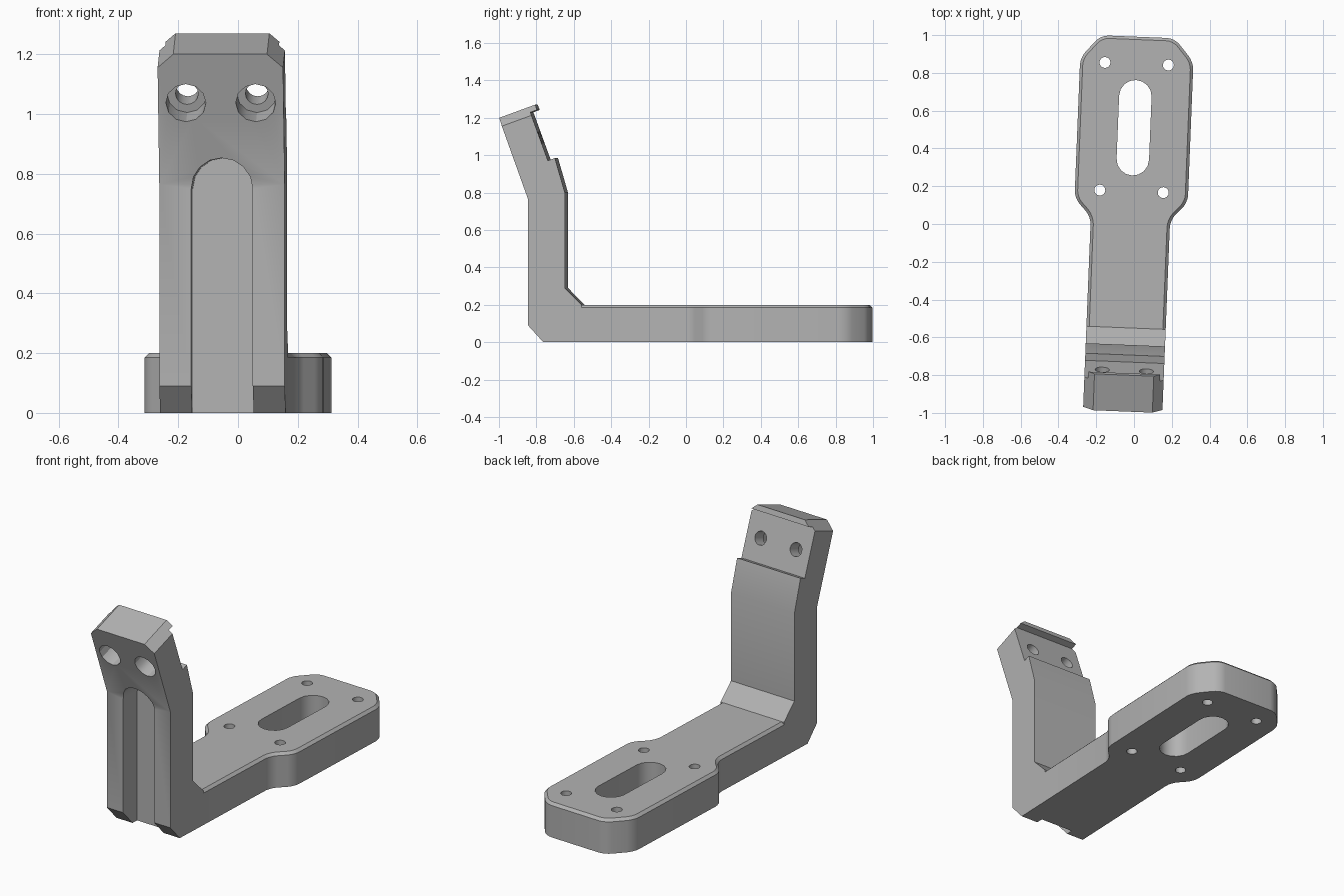
import bpy, bmesh, math
from mathutils import Vector, Matrix

cube = bpy.data.objects.get("Cube")
if cube:
    bpy.data.objects.remove(cube, do_unlink=True)

grey = bpy.data.materials.new("satin grey")
grey.use_nodes = True
colour = (0.45, 0.45, 0.45, 1)
grey.diffuse_color = colour
grey.node_tree.nodes["Principled BSDF"].inputs["Base Color"].default_value = colour


def prism(points, place, start, end):
    """Extrude a 2D outline; place(a, b, d) maps outline and depth to 3D."""
    bm = bmesh.new()
    face = bm.faces.new([bm.verts.new(place(a, b, start)) for a, b in points])
    shift = Vector(place(0, 0, end)) - Vector(place(0, 0, start))
    ext = bmesh.ops.extrude_face_region(bm, geom=[face], use_keep_orig=True)
    new = [v for v in ext["geom"] if isinstance(v, bmesh.types.BMVert)]
    bmesh.ops.translate(bm, verts=new, vec=shift)
    bmesh.ops.recalc_face_normals(bm, faces=bm.faces[:])
    return bm


def finish(bm, name):
    mesh = bpy.data.meshes.new(name)
    bmesh.ops.recalc_face_normals(bm, faces=bm.faces[:])
    bm.to_mesh(mesh)
    bm.free()
    mesh.materials.append(grey)
    obj = bpy.data.objects.new(name, mesh)
    bpy.context.collection.objects.link(obj)
    return obj


def combine(target, other, operation):
    mod = target.modifiers.new(operation.lower(), "BOOLEAN")
    mod.operation, mod.solver, mod.object = operation, "EXACT", other
    bpy.context.view_layer.objects.active = target
    bpy.ops.object.modifier_apply(modifier=mod.name)
    bpy.data.objects.remove(other, do_unlink=True)


def drill(target, centre, axis, radius, length, sides=16):
    bm = bmesh.new()
    turn = Vector(axis).to_track_quat("Z", "Y").to_matrix().to_4x4()
    bmesh.ops.create_cone(bm, cap_ends=True, segments=sides, radius1=radius,
                          radius2=radius, depth=length,
                          matrix=Matrix.Translation(centre) @ turn)
    combine(target, finish(bm, "drill_cutter"), "DIFFERENCE")


def arc(cx, cy, r, a0, a1, n):
    angles = [math.radians(a0 + (a1 - a0) * i / n) for i in range(n + 1)]
    return [(cx + r * math.cos(a), cy + r * math.sin(a)) for a in angles]


def flat(x, y, z):
    return (x, y, z)


def side(y, z, x):
    return (x, y, z)


def front(x, z, y):
    return (x, y, z)


# Base plate: necked outline, rounded corners, chamfered top rim
JOIN, TOP = -0.55, 0.2
half = [(0.21, JOIN), (0.21, 0.03), (0.3, 0.125), (0.3, 0.87), (0.195, 0.992)]
outline = half + [(-x, y) for x, y in reversed(half)]
bm = prism(outline, flat, 0, TOP)
corners = [e for e in bm.edges if abs(e.verts[0].co.z - e.verts[1].co.z) > 0.1
           and e.verts[0].co.y > JOIN + 0.01]
bmesh.ops.bevel(bm, geom=corners, offset=0.04, segments=4, profile=0.5,
                affect="EDGES")
rim = [e for e in bm.edges if all(v.co.z > TOP - 0.001 for v in e.verts)
       and max(v.co.y for v in e.verts) > JOIN + 0.01]
bmesh.ops.bevel(bm, geom=rim, offset=0.015, segments=1, affect="EDGES")
body = finish(bm, "bracket_body")

# Upright arm: side profile with tilted head, seat step and lip
up = Vector((0, -0.342, 0.94))
back = Vector((0, 0.94, 0.342))
head = Vector((0, -0.993, 1.2))
lip = head + back * 0.205
lip_low = lip - up * 0.03
seat_top = lip_low - back * 0.037
seat_low = seat_top - up * 0.275
step = seat_low + back * 0.04
profile = [(-0.755, 0), (-0.837, 0.09), (-0.837, 0.765)]
profile += [(p.y, p.z) for p in (head, lip, lip_low, seat_top, seat_low, step)]
profile += [(-0.64, 0.8), (-0.64, 0.29), (JOIN, TOP), (JOIN, 0)]
bm = prism(profile, side, -0.21, 0.21)

# Clipped head corners
for s in (-1, 1):
    geom = bm.verts[:] + bm.edges[:] + bm.faces[:]
    cut = bmesh.ops.bisect_plane(bm, geom=geom, clear_outer=True,
                                 plane_co=head + Vector((s * 0.157, 0, 0)),
                                 plane_no=(up + Vector((s * 0.9, 0, 0))))
    open_edges = [e for e in bm.edges if e.is_boundary]
    bmesh.ops.holes_fill(bm, edges=open_edges, sides=0)
arm = finish(bm, "upright_arm")

# Arched groove down the front
arch = [(-0.103, -0.1), (0.103, -0.1)] + arc(0, 0.75, 0.103, 0, 180, 8)
combine(arm, finish(prism(arch, front, -1.2, -0.715), "groove_cutter"), "DIFFERENCE")

# Counterbored screw holes through the head
for s in (-1, 1):
    mouth = Vector((s * 0.117, -0.935, 1.037))
    drill(arm, mouth + back * 0.1, back, 0.038, 0.5)
    drill(arm, mouth, back, 0.067, 0.18, 12)

# Long slot and four fixing holes in the plate
slot = arc(0, 0.677, 0.086, 0, 180, 8) + arc(0, 0.343, 0.086, 180, 360, 8)
combine(body, finish(prism(slot, flat, -0.1, 0.4), "slot_cutter"), "DIFFERENCE")
for sx in (-1, 1):
    for sy in (-1, 1):
        drill(body, Vector((sx * 0.168, 0.511 + sy * 0.338, 0.1)), (0, 0, 1), 0.029, 0.5)

# Join into one solid and set its slight turn
combine(body, arm, "UNION")
body.data.transform(Matrix.Translation((-0.02, 0, 0))
                    @ Matrix.Rotation(math.radians(-2.3), 4, "Z"))
bpy.ops.object.select_all(action="DESELECT")
body.select_set(True)
bpy.context.view_layer.objects.active = body
bpy.ops.object.shade_smooth_by_angle(angle=math.radians(30))
